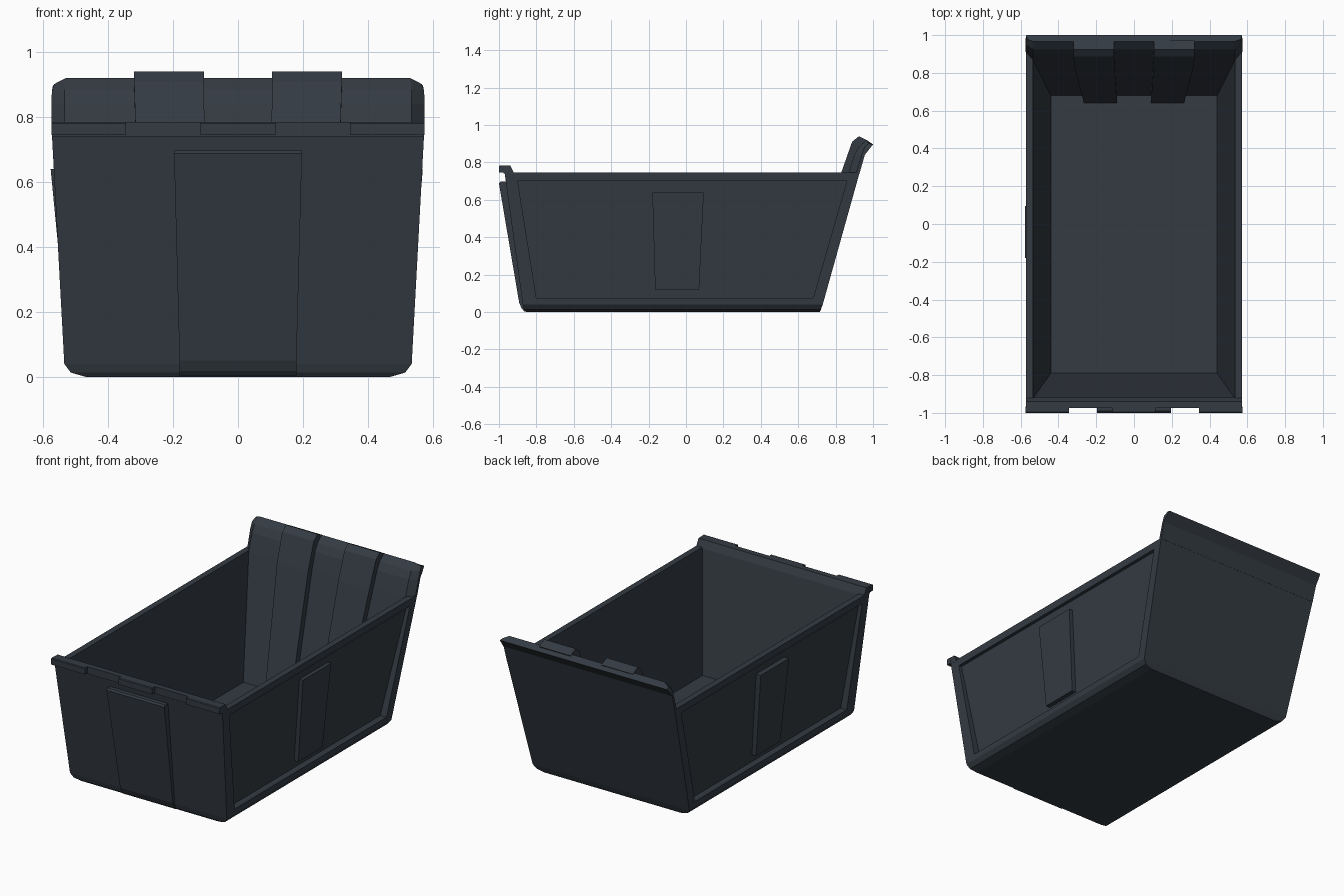
import bpy, bmesh

if "Cube" in bpy.data.objects:
    bpy.data.objects.remove(bpy.data.objects["Cube"])

mat = bpy.data.materials.new("dark_slate_plastic")
mat.diffuse_color = (0.034, 0.043, 0.055, 1)
mat.use_nodes = True
mat.node_tree.nodes["Principled BSDF"].inputs["Base Color"].default_value = mat.diffuse_color


def finish(name, bm):
    bmesh.ops.remove_doubles(bm, verts=bm.verts, dist=1e-5)
    bmesh.ops.recalc_face_normals(bm, faces=bm.faces)
    me = bpy.data.meshes.new(name)
    bm.to_mesh(me)
    bm.free()
    me.materials.append(mat)
    ob = bpy.data.objects.new(name, me)
    bpy.context.collection.objects.link(ob)
    return ob


def strip(bm, a, b, skip=()):
    """Quads between two rings of points."""
    n = len(a)
    for i in range(n):
        if i not in skip:
            j = (i + 1) % n
            bm.faces.new([bm.verts.new(p) for p in (a[i], a[j], b[j], b[i])])


def cap(bm, ring):
    bm.faces.new([bm.verts.new(p) for p in ring])


def loft(name, rings):
    bm = bmesh.new()
    for a, b in zip(rings, rings[1:]):
        strip(bm, a, b)
    cap(bm, rings[0])
    cap(bm, rings[-1])
    return finish(name, bm)


def rect(x, y0, y1, z):
    return [(-x, y0, z), (x, y0, z), (x, y1, z), (-x, y1, z)]


# Tub: outer shell, rim, inner walls and floor
FLOOR = .03
outer = [rect(.47, -.855, .715, 0), rect(.515, -.865, .721, .013), rect(.535, -.873, .731, .04)]
top = rect(.573, -.97, .928, .745)
inner = [rect(.535, -.925, .87, .745), rect(.44, -.79, .68, FLOOR)]
bm = bmesh.new()
cap(bm, outer[0])
strip(bm, outer[0], outer[1])
strip(bm, outer[1], outer[2])
strip(bm, outer[2], top, skip=(1, 3))
strip(bm, top, inner[0])
strip(bm, inner[0], inner[1])
cap(bm, inner[1])


def wall_x(z):
    return .535 + .038 * (z - .04) / .705


# Recessed panel in each side wall
recess = [(-.80, .075), (.68, .075), (.86, .70), (-.90, .70)]
for s in (-1, 1):
    frame = [(s * abs(x), y, z) for x, y, z in (outer[2][1], outer[2][2], top[2], top[1])]
    lip = [(s * wall_x(z), y, z) for y, z in recess]
    deep = [(s * (.495 if z < .4 else .55), y, z) for y, z in recess]
    strip(bm, frame, lip)
    strip(bm, lip, deep)
    cap(bm, deep)
finish("tub_body", bm)

# Raised plate in the middle of each side
plate = [(-.165, .12), (.07, .12), (.095, .64), (-.18, .64)]
for s, n, xt in ((-1, "left", .577), (1, "right", .569)):
    loft("side_plate_" + n,
         [[(s * (.48 if z < .4 else .54), y, z) for y, z in plate],
          [(s * (.527 if z < .4 else xt), y, z) for y, z in plate]])

# Front plate, wrapping under the bottom edge
loft("front_plate", [rect(w, y, y + .05, z) for w, y, z in
                     ((.18, -.865, .004), (.18, -.878, .018), (.18, -.892, .05),
                      (.197, -1.0, .688), (.197, -.99, .697))])


# Front rim and its three tabs
def prism_x(name, x0, x1, prof):
    loft(name, [[(x, y, z) for y, z in prof] for x in (x0, x1)])


prism_x("front_rim", -.573, .573, [(-.975, .74), (-.975, .784), (-.94, .784), (-.918, .74)])
for i, (a, b) in enumerate(((-.575, -.345), (-.115, .115), (.345, .575))):
    prism_x("rim_tab_%d" % (i + 1), a, b, [(-1, .745), (-1, .78), (-.995, .784), (-.974, .784), (-.965, .745)])


# Raised tail lip above the back wall, with chamfered inner sides
def lip_ring(o, m, i):
    half = [o, m, i]
    return half + [(-x, y, z) for x, y, z in reversed(half)]


loft("back_lip", [
    lip_ring((.573, .928, .742), (.573, .91, .742), (.535, .869, .742)),
    lip_ring((.575, .956, .84), (.575, .94, .84), (.535, .90, .84)),
    lip_ring((.573, .985, .877), (.573, .955, .882), (.535, .925, .885)),
    lip_ring((.57, 1.0, .896), (.565, .978, .902), (.53, .965, .92))])

# Two tapered ribs running up the inside of the back wall
rib = [(.09, .265, .64, .69, FLOOR, FLOOR), (.103, .315, .83, .89, .745, .745),
       (.105, .32, .888, .955, .91, .88), (.105, .32, .925, .975, .94, .915)]
for s, n in ((-1, "left"), (1, "right")):
    loft("back_rib_" + n, [[(s * a, yf, zf), (s * b, yf, zf), (s * b, yb, zb), (s * a, yb, zb)]
                           for a, b, yf, yb, zf, zb in rib])
